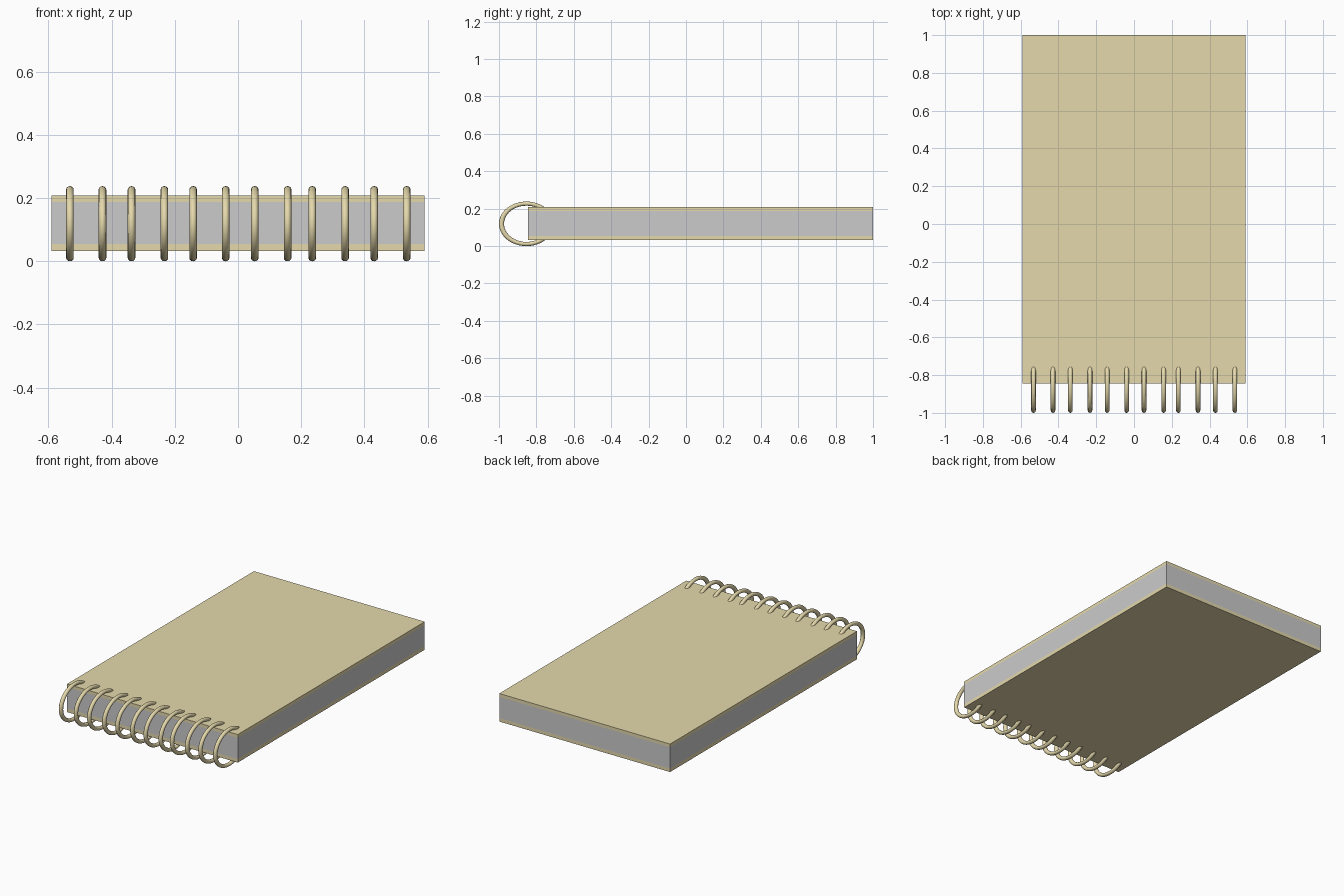
import bpy
import math

if "Cube" in bpy.data.objects:
    bpy.data.objects.remove(bpy.data.objects["Cube"])

gold = bpy.data.materials.new("gold_card")
gold.diffuse_color = (0.78, 0.69, 0.41, 1)
gold.use_nodes = True
gold.node_tree.nodes["Principled BSDF"].inputs["Base Color"].default_value = gold.diffuse_color

HALF_W, Y0, Y1 = 0.59, -0.845, 1.0


def slab(name, z0, z1, mat=None):
    bpy.ops.mesh.primitive_cube_add(size=1, location=(0, (Y0 + Y1) / 2, (z0 + z1) / 2))
    ob = bpy.context.object
    ob.name = name
    ob.scale = (2 * HALF_W, Y1 - Y0, z1 - z0)
    bpy.ops.object.transform_apply(location=False, rotation=False, scale=True)
    if mat:
        ob.data.materials.append(mat)


# Page block between two thin covers
slab("back_cover", 0.033, 0.055, gold)
slab("pages", 0.055, 0.188)
slab("front_cover", 0.188, 0.208, gold)

# Binding rings: oval hoops in the y-z plane, unevenly paired along the edge
RING_X = (-0.532, -0.429, -0.337, -0.233, -0.142, -0.039,
          0.053, 0.157, 0.235, 0.339, 0.431, 0.534)
for i, x in enumerate(RING_X, 1):
    bpy.ops.mesh.primitive_torus_add(
        major_radius=0.108, minor_radius=0.011, major_segments=48, minor_segments=12,
        location=(x, -0.853, 0.119), rotation=(0, math.pi / 2, 0))
    ring = bpy.context.object
    ring.name = f"binding_ring_{i:02d}"
    ring.scale = (1, 0.147 / 0.119, 1.1)
    bpy.ops.object.transform_apply(location=False, rotation=True, scale=True)
    ring.data.materials.append(gold)
    bpy.ops.object.shade_smooth_by_angle(angle=math.radians(40))
